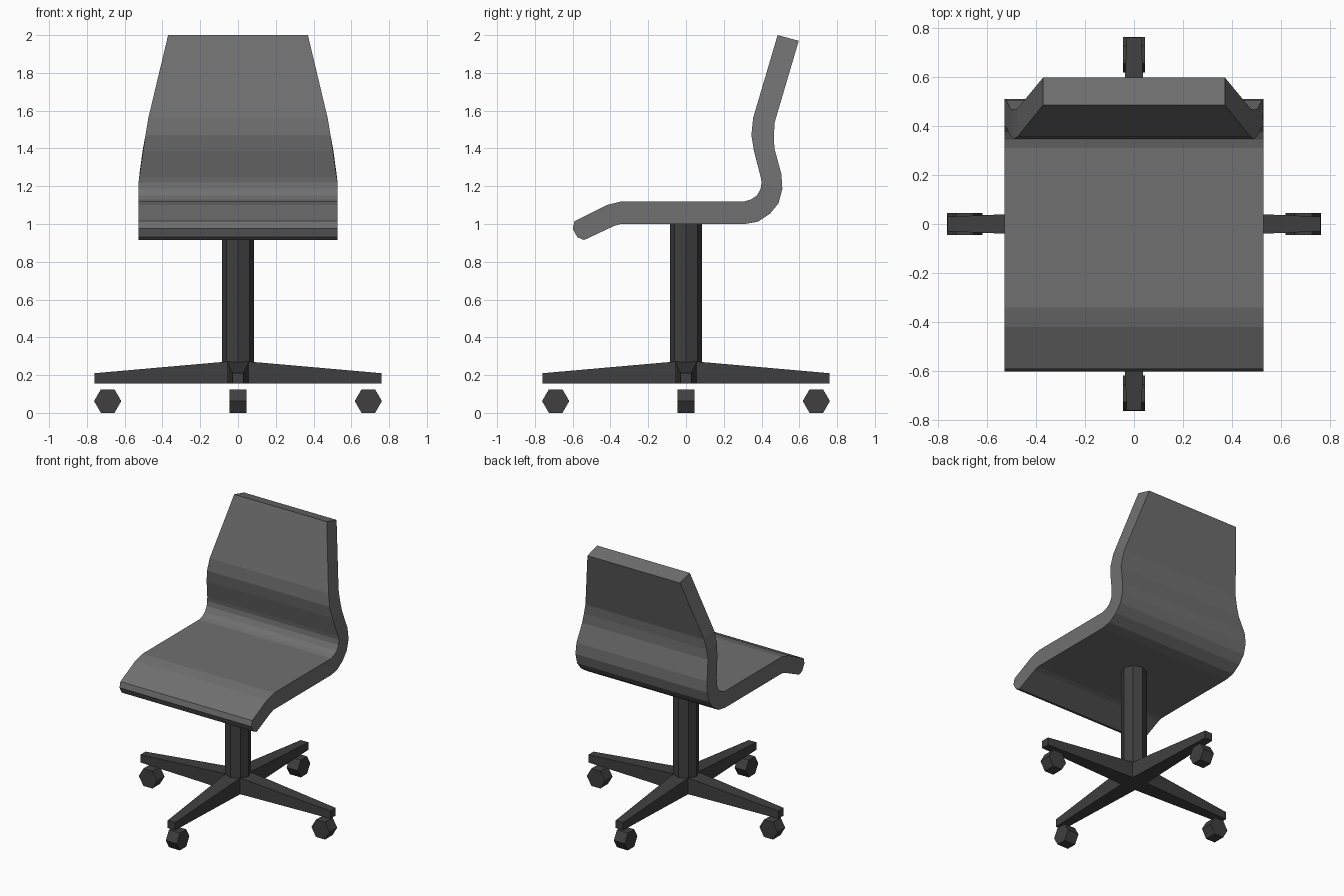
import bpy, bmesh, math
from mathutils import Matrix

if "Cube" in bpy.data.objects:
    bpy.data.objects.remove(bpy.data.objects["Cube"])


def finish(name, bm, color):
    bmesh.ops.recalc_face_normals(bm, faces=bm.faces)
    me = bpy.data.meshes.new(name)
    bm.to_mesh(me)
    bm.free()
    ob = bpy.data.objects.new(name, me)
    bpy.context.collection.objects.link(ob)
    me.materials.append(color)
    return ob


def material(name, v):
    m = bpy.data.materials.new(name)
    m.diffuse_color = (v, v, v, 1)
    m.use_nodes = True
    m.node_tree.nodes["Principled BSDF"].inputs["Base Color"].default_value = m.diffuse_color
    return m


def loft(bm, rings):
    """Skin a list of four-point rings and cap both ends."""
    rows = [[bm.verts.new(p) for p in r] for r in rings]
    for a, b in zip(rows, rows[1:]):
        for i in range(4):
            j = (i + 1) % 4
            bm.faces.new((a[i], a[j], b[j], b[i]))
    bm.faces.new(rows[0])
    bm.faces.new(rows[-1])


shell_mat = material("shell_grey", 0.16)
base_mat = material("base_grey", 0.05)

# Seat and back shell: (inner y, z), (outer y, z), half width
stations = [
    ((-0.60, 0.975), (-0.575, 0.93), 0.527),
    ((-0.59, 1.015), (-0.54, 0.915), 0.527),
    ((-0.42, 1.10), (-0.38, 0.99), 0.527),
    ((-0.34, 1.12), (-0.345, 1.00), 0.527),
    ((0.31, 1.12), (0.31, 1.00), 0.527),
    ((0.345, 1.13), (0.38, 1.012), 0.527),
    ((0.375, 1.15), (0.445, 1.055), 0.527),
    ((0.395, 1.185), (0.49, 1.11), 0.527),
    ((0.40, 1.22), (0.51, 1.185), 0.527),
    ((0.395, 1.25), (0.505, 1.265), 0.522),
    ((0.36, 1.385), (0.468, 1.40), 0.503),
    ((0.346, 1.47), (0.465, 1.47), 0.490),
    ((0.355, 1.56), (0.47, 1.54), 0.475),
    ((0.485, 2.00), (0.597, 1.97), 0.37),
]
bm = bmesh.new()
loft(bm, [[(-w, *a), (w, *a), (w, *b), (-w, *b)] for a, b, w in stations])
finish("seat_shell", bm, shell_mat)

# Octagonal column
bm = bmesh.new()
bmesh.ops.create_cone(bm, cap_ends=True, segments=8, radius1=0.085, radius2=0.085,
                      depth=0.85, matrix=Matrix.Translation((0, 0, 0.58)))
finish("column", bm, base_mat)

# Four tapered legs, each with a hexagonal caster
for k in range(4):
    turn = Matrix.Rotation(k * math.pi / 2, 4, 'Z')
    bm = bmesh.new()
    loft(bm, [[(x, -w, 0.155), (x, w, 0.155), (x, w, top), (x, -w, top)]
              for x, w, top in ((0.02, 0.06, 0.275), (0.76, 0.03, 0.21))])
    bm.transform(turn)
    finish(f"base_leg_{k + 1}", bm, base_mat)

    bm = bmesh.new()
    # vertices of the hexagon point along the leg
    bmesh.ops.create_cone(bm, cap_ends=True, segments=6, radius1=0.072, radius2=0.072, depth=0.088,
                          matrix=Matrix.Rotation(math.pi / 2, 4, 'X') @ Matrix.Rotation(math.pi / 2, 4, 'Z'))
    # stand the wheel on z = 0 with flat sides up and down
    if max(v.co.z for v in bm.verts) > 0.07:
        bm.transform(Matrix.Rotation(math.pi / 6, 4, 'Y'))
    bm.transform(turn @ Matrix.Translation((0.69, 0, 0.0624)))
    finish(f"caster_{k + 1}", bm, base_mat)
